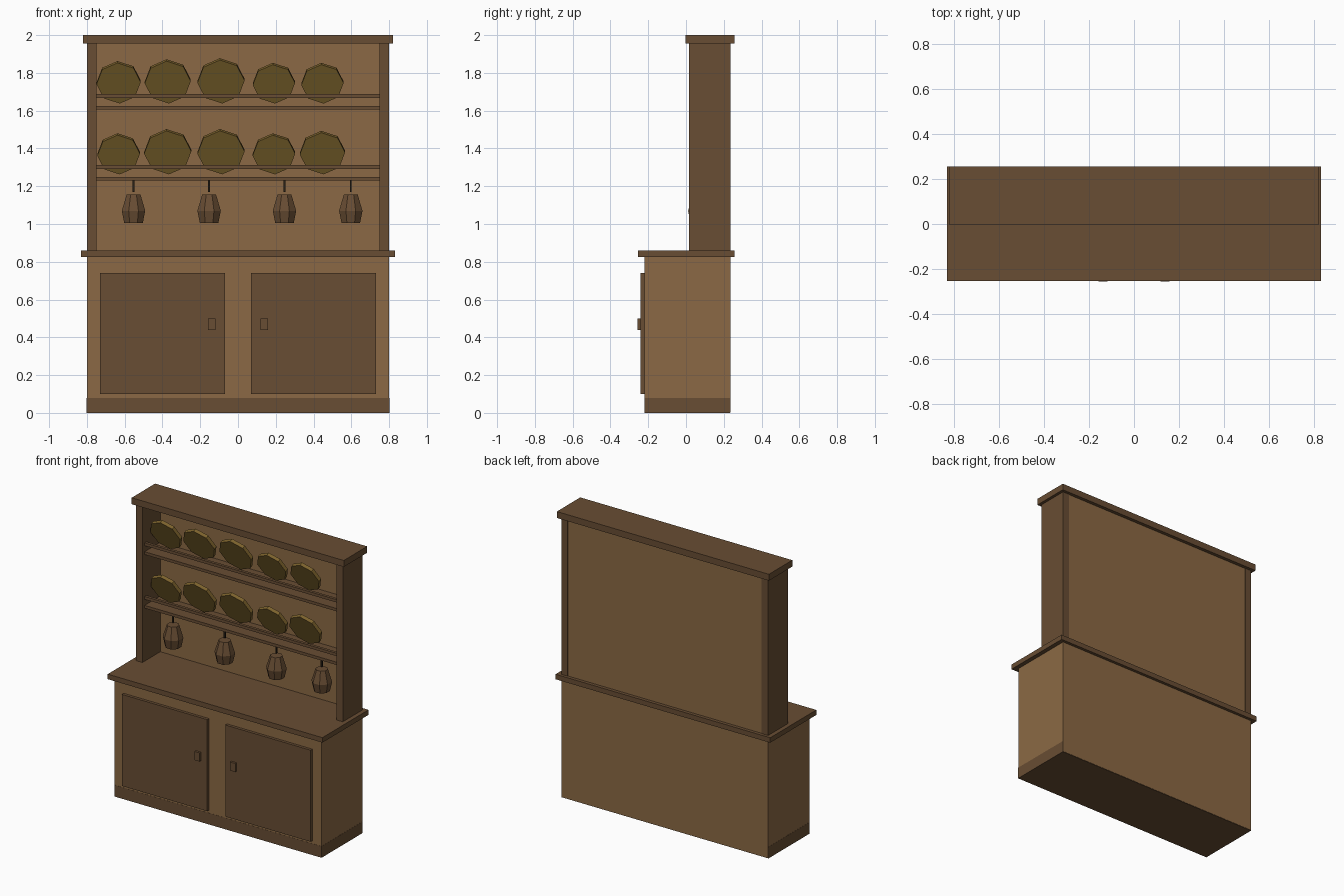
import bpy, bmesh, math
from mathutils import Matrix

if "Cube" in bpy.data.objects:
    bpy.data.objects.remove(bpy.data.objects["Cube"])


def material(name, colour):
    m = bpy.data.materials.new(name)
    m.diffuse_color = (*colour, 1)
    m.use_nodes = True
    m.node_tree.nodes["Principled BSDF"].inputs["Base Color"].default_value = m.diffuse_color
    return m


LIGHT = material("light wood", (0.258, 0.141, 0.058))
DARK = material("dark wood", (0.138, 0.074, 0.033))
BRASS = material("brass plate", (0.205, 0.125, 0.026))
IRON = material("dark iron", (0.02, 0.014, 0.008))


def finish(name, bm, mat):
    bmesh.ops.recalc_face_normals(bm, faces=bm.faces)
    me = bpy.data.meshes.new(name)
    bm.to_mesh(me)
    bm.free()
    me.materials.append(mat)
    ob = bpy.data.objects.new(name, me)
    bpy.context.collection.objects.link(ob)
    return ob


def box(name, mat, x, y, z):
    """Box from (min, max) ranges on each axis."""
    bm = bmesh.new()
    bmesh.ops.create_cube(bm, size=1)
    for v in bm.verts:
        v.co = [r[0] if c < 0 else r[1] for c, r in zip(v.co, (x, y, z))]
    return finish(name, bm, mat)


# Lower cupboard; the plinth is dark on the front, sides and underside
box("cupboard", LIGHT, (-0.8, 0.8), (-0.22, 0.235), (0.002, 0.83))
box("plinth", DARK, (-0.801, 0.801), (-0.221, 0.233), (0, 0.08))
box("worktop", DARK, (-0.83, 0.83), (-0.2535, 0.2555), (0.825, 0.86))

# Upper frame
box("back_panel", LIGHT, (-0.75, 0.75), (0.213, 0.232), (0.86, 1.956))
box("cornice", DARK, (-0.82, 0.82), (-0.003, 0.2555), (1.955, 2.0))

# Doors, handles and side posts on both sides
for s, side in ((-1, "left"), (1, "right")):
    def span(a, b):
        return tuple(sorted((s * a, s * b)))
    box(side + "_door", DARK, span(0.07, 0.73), (-0.24, -0.21), (0.10, 0.74))
    box(side + "_handle", DARK, span(0.118, 0.158), (-0.2555, -0.235), (0.44, 0.50))
    box(side + "_post", DARK, span(0.75, 0.80), (0.015, 0.235), (0.855, 1.956))


def plate(name, x, z, r):
    """Octagonal plate leaning forward against its rail."""
    bm = bmesh.new()
    bmesh.ops.create_cone(bm, cap_ends=True, segments=8, radius1=r, radius2=r, depth=0.025)
    place = (Matrix.Translation((x, 0.11, z))
             @ Matrix.Rotation(math.radians(90 + 23), 4, 'X')
             @ Matrix.Rotation(math.radians(3), 4, 'Z'))
    bmesh.ops.transform(bm, matrix=place, verts=bm.verts)
    return finish(name, bm, BRASS)


# Shelves with guard rails and plates
ROWS = {
    "lower": (1.23, (0.113, 0.125, 0.125, 0.113, 0.120)),
    "upper": (1.605, (0.117, 0.122, 0.125, 0.112, 0.112)),
}
PLATE_X = (-0.632, -0.372, -0.09, 0.19, 0.447)
for row, (z, radii) in ROWS.items():
    box(row + "_shelf", DARK, (-0.75, 0.75), (0.04, 0.214), (z, z + 0.02))
    box(row + "_rail", DARK, (-0.75, 0.75), (0.04, 0.06), (z + 0.062, z + 0.082))
    for i, (x, r) in enumerate(zip(PLATE_X, radii)):
        plate(f"{row}_plate_{i + 1}", x, z + 0.034 + r * 0.95, r)


def mug(name, x, y):
    """Eight-sided jug made of stacked rings."""
    bm = bmesh.new()
    rings = []
    for z, r in ((1.005, 0.053), (1.07, 0.067), (1.155, 0.040)):
        rings.append([bm.verts.new((x + r * math.cos(a), y + r * math.sin(a), z))
                      for a in (math.radians(22.5 + 45 * k) for k in range(8))])
    for lo, hi in zip(rings, rings[1:]):
        for k in range(8):
            j = (k + 1) % 8
            bm.faces.new((lo[k], lo[j], hi[j], hi[k]))
    bm.faces.new(rings[0])
    bm.faces.new(rings[-1])
    return finish(name, bm, DARK)


# Hanging jugs on hooks
for i, x in enumerate((-0.553, -0.153, 0.246, 0.597)):
    mug(f"jug_{i + 1}", x, 0.073)
    box(f"hook_{i + 1}", IRON, (x - 0.005, x + 0.005), (0.068, 0.078), (1.17, 1.232))
